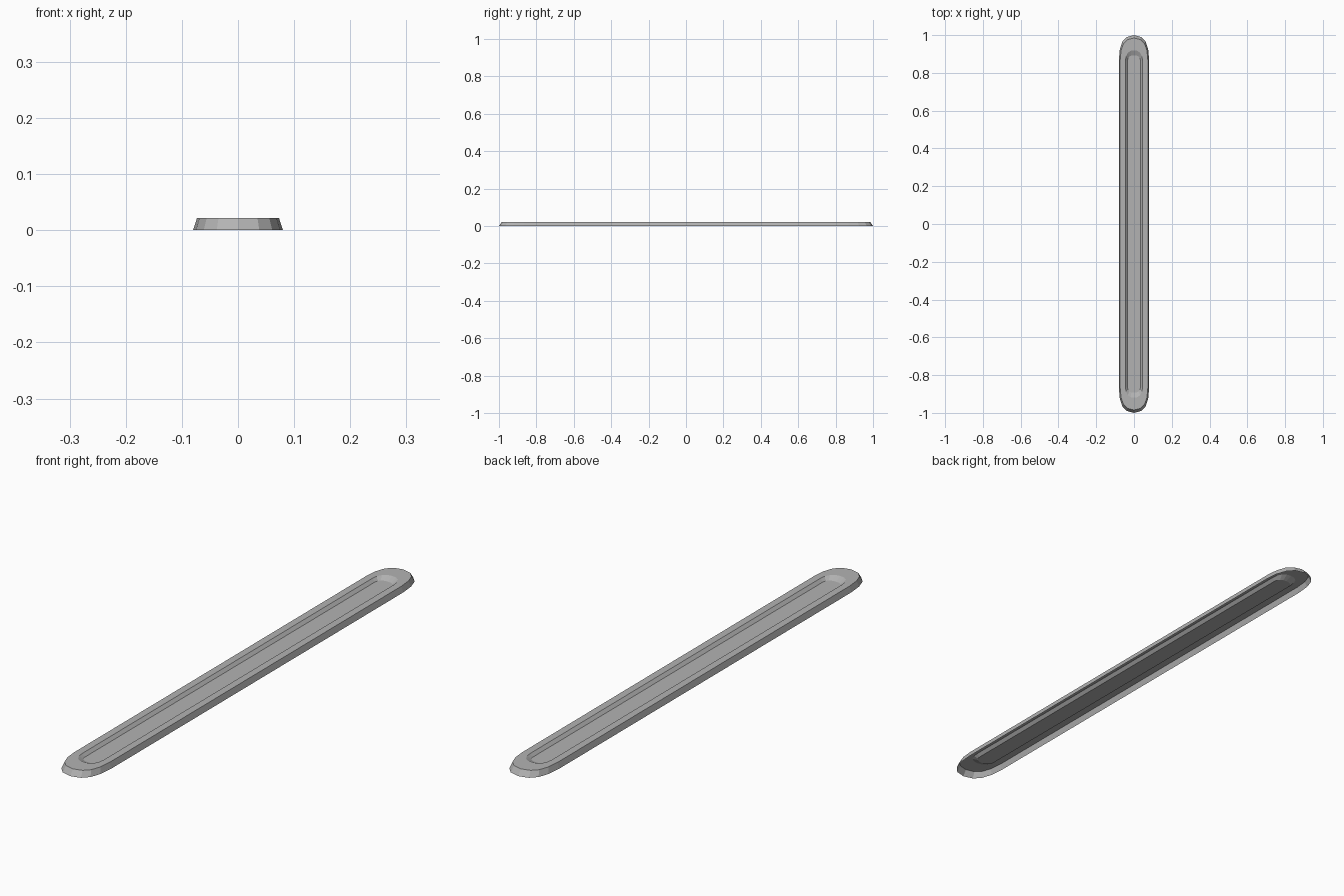
import bpy, bmesh

if "Cube" in bpy.data.objects:
    bpy.data.objects.remove(bpy.data.objects["Cube"])


def outline(quarter, z):
    """Mirror a quarter outline (side to tip) into a closed ring."""
    left_back = [(-x, y) for x, y in reversed(quarter[:-1])]
    half = list(quarter) + left_back
    return [(x, y, z) for x, y in half] + [(-x, -y, z) for x, y in half]


def scaled(quarter, dx, dy):
    """Shrink the outline across and along."""
    w, tip, y0 = quarter[0][0], quarter[-1][1], quarter[0][1]
    kx, ky = (w - dx) / w, (tip - dy - y0) / (tip - y0)
    return [(x * kx, y0 + (y - y0) * ky) for x, y in quarter]


# Rounded end shapes: outer plate and the shallow tray in its top
plate = [(0.08, 0.87), (0.075, 0.925), (0.061, 0.966), (0.038, 0.990), (0, 1.0)]
tray = [(0.045, 0.865), (0.042, 0.888), (0.033, 0.906), (0.018, 0.917), (0, 0.92)]

# Sloped rim, flat top, sloped tray wall; underside stays open
rings = [
    outline(plate, 0),
    outline(scaled(plate, 0.007, 0.015), 0.022),
    outline(tray, 0.022),
    outline(scaled(tray, 0.011, 0.027), 0.011),
]

bm = bmesh.new()
loops = [[bm.verts.new(p) for p in ring] for ring in rings]
for a, b in zip(loops, loops[1:]):
    n = len(a)
    for i in range(n):
        j = (i + 1) % n
        bm.faces.new((a[i], a[j], b[j], b[i]))
bm.faces.new(loops[-1])  # tray floor

mesh = bpy.data.meshes.new("grooved_strip")
bm.to_mesh(mesh)
bm.free()
strip = bpy.data.objects.new("grooved_strip", mesh)
bpy.context.collection.objects.link(strip)

# Dark grey finish
grey = bpy.data.materials.new("dark_grey")
grey.diffuse_color = (0.45, 0.45, 0.45, 1)
grey.use_nodes = True
grey.node_tree.nodes["Principled BSDF"].inputs["Base Color"].default_value = grey.diffuse_color
mesh.materials.append(grey)
